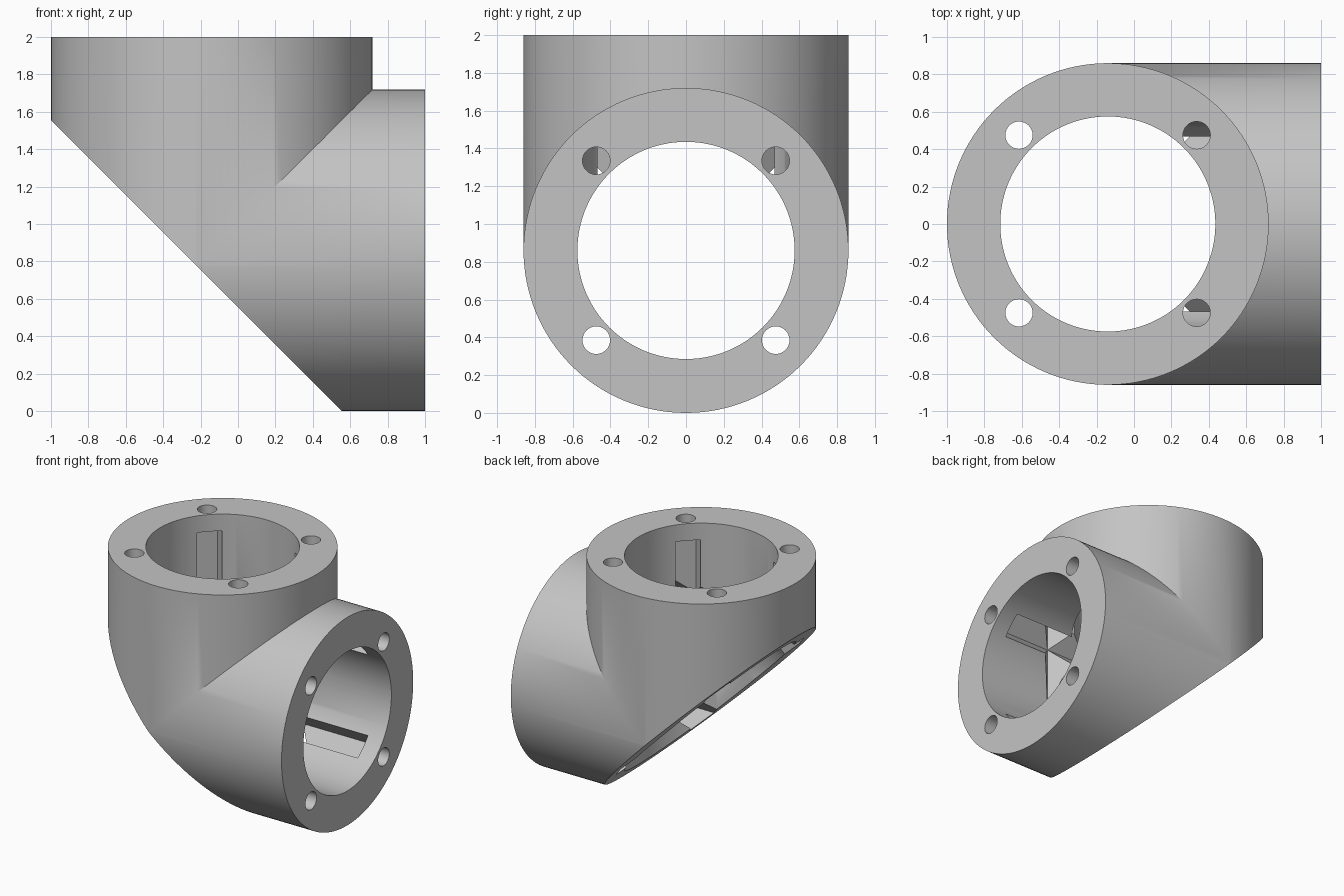
import bpy, bmesh, math
from mathutils import Matrix, Vector

if "Cube" in bpy.data.objects:
    bpy.data.objects.remove(bpy.data.objects["Cube"], do_unlink=True)

# Dimensions, measured from the point where the two tube axes cross
OUTER, BORE, REACH = 0.86, 0.575, 1.14
BOLT_RADIUS, BOLT_OFFSET = 0.073, 0.475
SLOT_HALF, SLOT_TOP = 0.095, 1.0
CUT = -0.165
ORIGIN = Vector((-0.14, 0, 0.86))
# Reflection that turns the upright tube into the sideways tube
SWAP = Matrix(((0, 0, 1, 0), (0, 1, 0, 0), (1, 0, 0, 0), (0, 0, 0, 1)))

grey = bpy.data.materials.new("plain grey")
grey.use_nodes = True
grey.diffuse_color = (0.55, 0.55, 0.55, 1)
grey.node_tree.nodes["Principled BSDF"].inputs["Base Color"].default_value = grey.diffuse_color


def add_cylinder(bm, radius, low, high, x=0, y=0, sides=128):
    place = Matrix.Translation((x, y, (low + high) / 2))
    return bmesh.ops.create_cone(bm, cap_ends=True, segments=sides, radius1=radius,
                                 radius2=radius, depth=high - low, matrix=place)


def add_box(bm, low, high, angle):
    low, high = Vector(low), Vector(high)
    place = (Matrix.Rotation(angle, 4, 'Z') @ Matrix.Translation((low + high) / 2)
             @ Matrix.Diagonal((*(high - low), 1)))
    bmesh.ops.create_cube(bm, size=1, matrix=place)


def make_object(name, bm):
    bmesh.ops.recalc_face_normals(bm, faces=bm.faces[:])
    mesh = bpy.data.meshes.new(name)
    bm.to_mesh(mesh)
    bm.free()
    mesh.materials.append(grey)
    obj = bpy.data.objects.new(name, mesh)
    obj.location = ORIGIN
    bpy.context.collection.objects.link(obj)
    return obj


# Elbow body: one mitred tube, reflected, welded, then sliced at 45 degrees
bm = bmesh.new()
add_cylinder(bm, OUTER, -1.5, REACH)
bmesh.ops.bisect_plane(bm, geom=bm.verts[:] + bm.edges[:] + bm.faces[:],
                       plane_co=(0, 0, 0), plane_no=(1, 0, -1), clear_outer=True)
copy = bmesh.ops.duplicate(bm, geom=bm.verts[:] + bm.edges[:] + bm.faces[:])["geom"]
bmesh.ops.transform(bm, matrix=SWAP,
                    verts=[v for v in copy if isinstance(v, bmesh.types.BMVert)])
bmesh.ops.remove_doubles(bm, verts=bm.verts[:], dist=0.0005)
bmesh.ops.bisect_plane(bm, geom=bm.verts[:] + bm.edges[:] + bm.faces[:],
                       plane_co=(CUT, 0, 0), plane_no=(1, 0, 1), clear_inner=True)
bmesh.ops.holes_fill(bm, edges=[e for e in bm.edges if e.is_boundary], sides=0)
body = make_object("elbow_body", bm)


# Cutters: each group is made for the upright tube and reflected for the other
def bore(bm):
    add_cylinder(bm, BORE, -1.6, 1.6)


def bolt_hole(sx, sy):
    def build(bm):
        add_cylinder(bm, BOLT_RADIUS, SLOT_TOP - 0.05, 1.3,
                     sx * BOLT_OFFSET, sy * BOLT_OFFSET, 32)
    return build


def nut_slot(sx, sy):
    middle = BOLT_OFFSET * math.sqrt(2)

    def build(bm):
        add_box(bm, (0.45, -SLOT_HALF, 0), (middle + SLOT_HALF, SLOT_HALF, SLOT_TOP),
                math.atan2(sy, sx))
    return build


corners = [(sx, sy) for sx in (-1, 1) for sy in (-1, 1)]
builders = [bore] + [nut_slot(*c) for c in corners] + [bolt_hole(*c) for c in corners]
cutters = []
for build in builders:
    for swapped in (False, True):
        bm = bmesh.new()
        build(bm)
        if swapped:
            bmesh.ops.transform(bm, matrix=SWAP, verts=bm.verts[:])
        cutter = make_object("cutter", bm)
        cutter.hide_render = True
        cutters.append(cutter)
        mod = body.modifiers.new("cut", 'BOOLEAN')
        mod.operation = 'DIFFERENCE'
        mod.solver = 'EXACT'
        mod.object = cutter

# Bake the cuts and drop the cutters
bpy.context.view_layer.update()
final = bpy.data.meshes.new_from_object(
    body.evaluated_get(bpy.context.evaluated_depsgraph_get()))
body.modifiers.clear()
body.data = final
for cutter in cutters:
    bpy.data.objects.remove(cutter, do_unlink=True)

# Smooth the round walls, keep the rims sharp
for obj in bpy.context.selected_objects:
    obj.select_set(False)
body.select_set(True)
bpy.context.view_layer.objects.active = body
bpy.ops.object.shade_smooth_by_angle(angle=math.radians(30))
